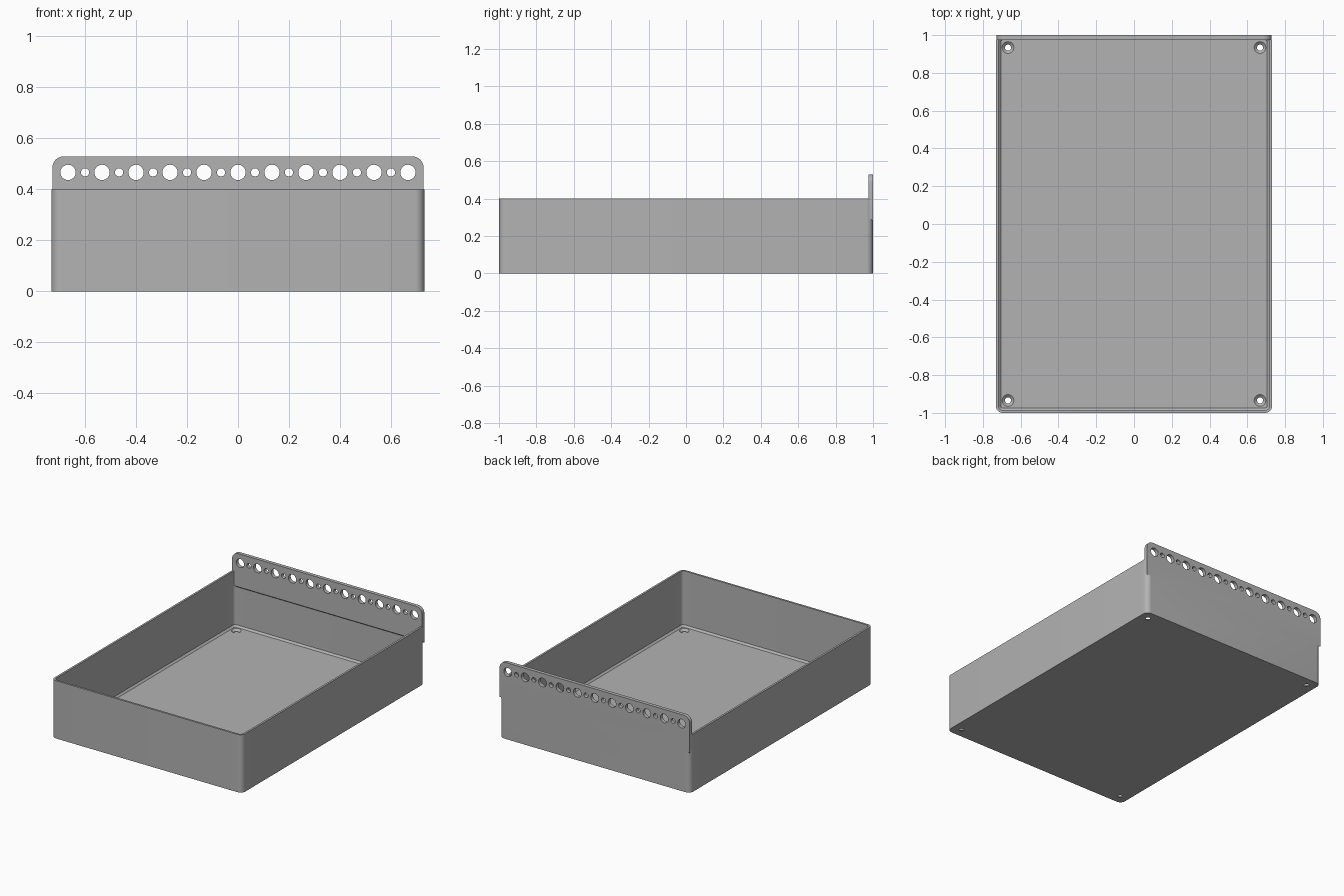
import bpy, bmesh
from math import cos, sin, pi, radians

HX, HY, H = 0.731, 1.0, 0.40      # half width, half depth, wall height
WALL, FLOOR, RADIUS = 0.014, 0.016, 0.036
PLATE_X, PLATE_TOP, PLATE_Y = 0.728, 0.53, 0.975
HOLE_Z, PITCH = 0.467, 0.1333

if "Cube" in bpy.data.objects:
    bpy.data.objects.remove(bpy.data.objects["Cube"], do_unlink=True)

grey = bpy.data.materials.new("plain grey")
grey.use_nodes = True
colour = (0.45, 0.45, 0.45, 1)
grey.diffuse_color = colour
grey.node_tree.nodes["Principled BSDF"].inputs["Base Color"].default_value = colour


def arc(cx, cy, r, start, steps):
    """Points of a quarter circle starting at the given angle."""
    return [(cx + r * cos(start + pi / 2 * i / steps),
             cy + r * sin(start + pi / 2 * i / steps)) for i in range(steps + 1)]


def rounded_ring(inset, z, steps=8):
    """Rounded rectangle, counter-clockwise, at height z."""
    r = max(RADIUS - inset, 0.008)
    x, y = HX - inset - r, HY - inset - r
    pts = []
    for k, (sx, sy) in enumerate([(1, 1), (-1, 1), (-1, -1), (1, -1)]):
        pts += arc(sx * x, sy * y, r, k * pi / 2, steps)
    return [(px, py, z) for px, py in pts]


def circle(axis, centre, r, level, n=32):
    """Ring round the y axis or the z axis."""
    pts = [(centre[0] + r * cos(2 * pi * i / n),
            centre[1] + r * sin(2 * pi * i / n)) for i in range(n)]
    return [(a, level, b) if axis == "y" else (a, b, level) for a, b in pts]


def loft(bm, rings):
    """Closed solid through matching rings."""
    loops = [[bm.verts.new(p) for p in ring] for ring in rings]
    n = len(loops[0])
    for low, high in zip(loops, loops[1:]):
        for i in range(n):
            j = (i + 1) % n
            bm.faces.new((low[i], low[j], high[j], high[i]))
    bm.faces.new(loops[0][::-1])
    bm.faces.new(loops[-1])


def make(name, solids):
    bm = bmesh.new()
    for rings in solids:
        loft(bm, rings)
    bmesh.ops.recalc_face_normals(bm, faces=bm.faces)
    mesh = bpy.data.meshes.new(name)
    bm.to_mesh(mesh)
    bm.free()
    mesh.materials.append(grey)
    obj = bpy.data.objects.new(name, mesh)
    bpy.context.collection.objects.link(obj)
    return obj


def combine(target, other, operation):
    """Apply a boolean and remove the helper object."""
    bpy.ops.object.select_all(action="DESELECT")
    bpy.context.view_layer.objects.active = target
    target.select_set(True)
    mod = target.modifiers.new(operation.lower(), "BOOLEAN")
    mod.operation, mod.solver, mod.object = operation, "EXACT", other
    bpy.ops.object.modifier_apply(modifier=mod.name)
    bpy.data.objects.remove(other, do_unlink=True)


# Open tray: outside up, over the rim, down inside, chamfer to the floor
tray = make("tray", [[rounded_ring(0, 0), rounded_ring(0, H),
                      rounded_ring(WALL, H), rounded_ring(WALL, FLOOR + 0.012),
                      rounded_ring(WALL + 0.012, FLOOR)]])

# Hanging plate with rounded top corners and a sloping underside
top_r = 0.045
outline = arc(PLATE_X - top_r, PLATE_TOP - top_r, top_r, 0, 10)
outline += arc(-PLATE_X + top_r, PLATE_TOP - top_r, top_r, pi / 2, 10)
plate_rings = []
for y, bottom in ((PLATE_Y, 0.30), (HY, 0.28)):
    ring = outline + [(-PLATE_X, bottom), (PLATE_X, bottom)]
    plate_rings.append([(x, y, z) for x, z in ring])
plate = make("hanging_plate", [plate_rings])
combine(tray, plate, "UNION")

# Alternating large and small holes along the plate
holes = []
for k in range(-10, 11):
    r = 0.030 if k % 2 == 0 else 0.016
    centre = (k * PITCH / 2, HOLE_Z)
    holes.append([circle("y", centre, r, y) for y in (PLATE_Y - 0.05, HY + 0.05)])

# Countersunk screw holes in the floor corners
for sx in (-1, 1):
    for sy in (-1, 1):
        c = (sx * 0.667, sy * 0.934)
        holes.append([circle("z", c, 0.016, -0.05), circle("z", c, 0.016, 0.003),
                      circle("z", c, 0.031, FLOOR), circle("z", c, 0.031, 0.05)])
combine(tray, make("hole_cutter", holes), "DIFFERENCE")

bpy.ops.object.shade_smooth_by_angle(angle=radians(30))
tray.name = "hanging_tray"
